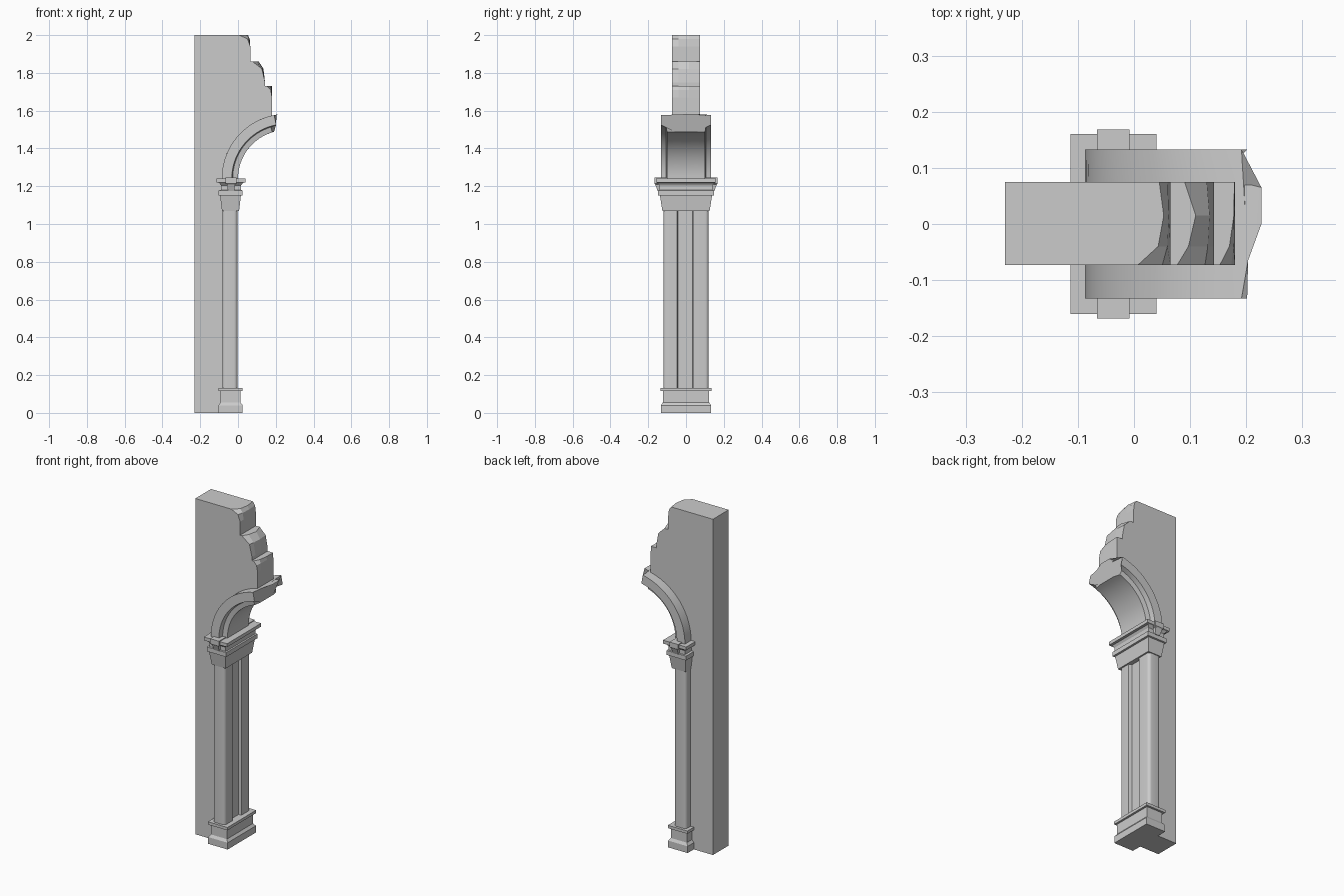
import bpy
import bmesh
from math import sin, cos, radians

cube = bpy.data.objects.get("Cube")
if cube:
    bpy.data.objects.remove(cube)

GREY = (0.6, 0.6, 0.6, 1.0)
stone = bpy.data.materials.new("grey stone")
stone.use_nodes = True
stone.diffuse_color = GREY
stone.node_tree.nodes["Principled BSDF"].inputs["Base Color"].default_value = GREY


def loft(name, rings, smooth=False):
    """Skin a list of equal-length closed rings and cap both ends."""
    bm = bmesh.new()
    rows = [[bm.verts.new(p) for p in ring] for ring in rings]
    n = len(rows[0])
    for a, b in zip(rows, rows[1:]):
        for i in range(n):
            j = (i + 1) % n
            bm.faces.new((a[i], a[j], b[j], b[i]))
    bm.faces.new(rows[0][::-1])
    bm.faces.new(rows[-1])
    bmesh.ops.recalc_face_normals(bm, faces=bm.faces)
    mesh = bpy.data.meshes.new(name)
    bm.to_mesh(mesh)
    bm.free()
    mesh.materials.append(stone)
    obj = bpy.data.objects.new(name, mesh)
    bpy.context.collection.objects.link(obj)
    if smooth:
        bpy.ops.object.select_all(action='DESELECT')
        obj.select_set(True)
        bpy.context.view_layer.objects.active = obj
        bpy.ops.object.shade_smooth_by_angle(angle=radians(30))
    return obj


def moulding(name, levels):
    """Stack of rectangles: x from, x to, half depth, height."""
    return loft(name, [[(a, -h, z), (b, -h, z), (b, h, z), (a, h, z)]
                       for a, b, h, z in levels])


# Arch circle shared by the wall and the arch band
CX, CZ = 0.257, 1.24


def on_arch(r, deg, y):
    return (CX + r * cos(radians(deg)), y, CZ + r * sin(radians(deg)))


# Wall slab with a broken, stepped edge; the chips vary through its depth
def wall_ring(y, x1, x2, x3):
    def chip(flat, edge, top, drop):
        d = edge - flat
        return [(edge, top - drop), (flat + 0.75 * d, top - 0.35 * drop), (flat, top)]
    pts = [(-0.23, 0), (-0.05, 0)]
    pts += [on_arch(0.31, a, 0)[::2] for a in range(180, 104, -8)]
    pts += [(0.18, 1.53)]
    pts += chip(x3, 0.18, 1.73, 0.06) + chip(x2, 0.143, 1.86, 0.11)
    pts += chip(x1, 0.065, 2.0, 0.06)
    # inner corners of the steps
    pts.insert(-6, (0.143, 1.73))
    pts.insert(-3, (0.065, 1.86))
    pts += [(-0.23, 2.0)]
    return [(x, y, z) for x, z in pts]


loft("wall", [wall_ring(-0.073, 0.007, 0.077, 0.153),
              wall_ring(-0.04, 0.043, 0.097, 0.170),
              wall_ring(0.015, 0.053, 0.110, 0.178),
              wall_ring(0.075, 0.045, 0.090, 0.179)])

# Arch band: wide outer layer, narrower stepped inner layer, ragged end
half = [(0.257, 0.0), (0.257, 0.06), (0.257, 0.1), (0.285, 0.105),
        (0.29, 0.133), (0.343, 0.133), (0.343, 0.065), (0.343, 0.0)]
section = half + [(r, -y) for r, y in half[-2:0:-1]]


def end_angle(r, y):
    if r < 0.287:
        return 107 - 2 * (abs(y) < 0.07)
    if abs(y) > 0.1:
        return 101
    return 95 if y >= 0 else 99


STEPS = 18
loft("arch", [[on_arch(r, 180 + (end_angle(r, y) - 180) * i / STEPS, y)
               for r, y in section] for i in range(STEPS + 1)], smooth=True)

# Shaft: rounded corners and a shallow groove in its inner face
X0, X1, Y, R = -0.083, -0.003, 0.12, 0.018
shaft = []
for cx, cy, start in ((X0 + R, -Y + R, 180), (X1 - R, -Y + R, 270)):
    shaft += [(cx + R * cos(radians(start + a)), cy + R * sin(radians(start + a)))
              for a in range(0, 91, 18)]
mirrored = [(x, -y) for x, y in shaft[::-1]]
groove = [(X1, -0.047), (X1 - 0.018, -0.042), (X1 - 0.018, 0.035), (X1, 0.038)]
outline = shaft + groove + mirrored
loft("shaft", [[(x, y, z) for x, y in outline] for z in (0.12, 1.08)], smooth=True)

# Base
moulding("base", [(-0.104, 0.025, 0.133, 0), (-0.104, 0.025, 0.133, 0.04),
                  (-0.092, 0.013, 0.123, 0.055), (-0.092, 0.013, 0.123, 0.115),
                  (-0.104, 0.025, 0.135, 0.115), (-0.104, 0.025, 0.135, 0.132)])

# Capital
moulding("capital", [(-0.085, 0.006, 0.125, 1.07), (-0.095, 0.015, 0.138, 1.15),
                     (-0.103, 0.025, 0.147, 1.152), (-0.103, 0.025, 0.147, 1.178),
                     (-0.09, 0.017, 0.14, 1.18), (-0.09, 0.017, 0.14, 1.205),
                     (-0.1, 0.026, 0.152, 1.218), (-0.113, 0.04, 0.16, 1.22),
                     (-0.113, 0.04, 0.16, 1.24)])

# Small bracket block running through the capital, showing front and back
moulding("capital_block", [(-0.053, -0.02, 0.15, 1.175), (-0.058, -0.015, 0.163, 1.21),
                           (-0.066, -0.008, 0.168, 1.215), (-0.066, -0.008, 0.168, 1.245)])
